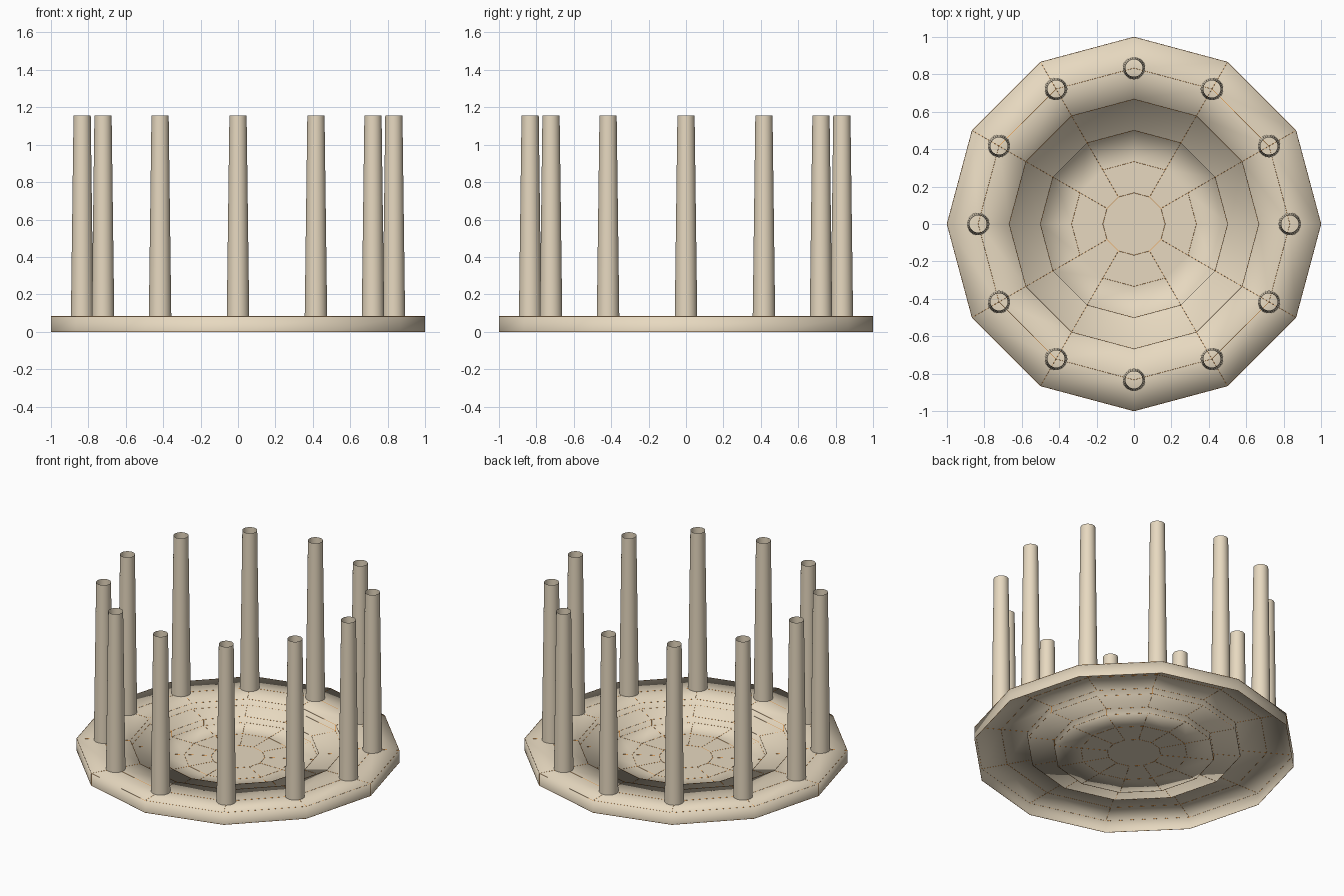
import bpy
import math

if "Cube" in bpy.data.objects:
    bpy.data.objects.remove(bpy.data.objects["Cube"])

SIDES = 12


def material(name, rgb):
    m = bpy.data.materials.new(name)
    m.diffuse_color = (*rgb, 1.0)
    m.use_nodes = True
    m.node_tree.nodes["Principled BSDF"].inputs["Base Color"].default_value = m.diffuse_color
    return m


def lathe(name, profile, segments, mat, centre=(0, 0), smooth_angle=50):
    """Revolve an open (radius, z) profile into a single-skin surface."""
    verts, faces, rings = [], [], []
    for r, z in profile:
        start = len(verts)
        n = segments if r > 0 else 1
        for i in range(n):
            a = 2 * math.pi * i / segments
            verts.append((centre[0] + r * math.cos(a), centre[1] + r * math.sin(a), z))
        rings.append([start + i % n for i in range(segments)])
    for low, high in zip(rings, rings[1:]):
        for i in range(segments):
            j = (i + 1) % segments
            quad = [low[i], low[j], high[j], high[i]]
            faces.append(list(dict.fromkeys(quad)))
    mesh = bpy.data.meshes.new(name)
    mesh.from_pydata(verts, [], faces)
    mesh.materials.append(mat)
    obj = bpy.data.objects.new(name, mesh)
    bpy.context.collection.objects.link(obj)
    bpy.ops.object.select_all(action='DESELECT')
    obj.select_set(True)
    bpy.context.view_layer.objects.active = obj
    bpy.ops.object.shade_smooth_by_angle(angle=math.radians(smooth_angle))
    return obj


stone = material("warm_stone", (0.82, 0.71, 0.54))
orange = material("orange_seam", (0.8, 0.22, 0.01))

# Twelve-sided stepped floor: rim wall, upper terrace, middle terrace, sunken floor
TOP, MID = 0.083, 0.042
profile = [
    (1, 0), (1, TOP), (5 / 6, TOP), (4 / 6, TOP),
    (4 / 6, MID), (3 / 6, MID),
    (3 / 6, 0), (2 / 6, 0), (1 / 6, 0), (0, 0),
]
lathe("stepped_base", profile, SIDES, stone, smooth_angle=120)

# Hairline orange seams along the rings, spokes and rim corners
seams = lathe("seam_lines", profile[:-1], SIDES, orange)
wire = seams.modifiers.new("wire", 'WIREFRAME')
wire.thickness = 0.002
wire.offset = 0
wire.use_boundary = True
wire.use_even_offset = False

# Ring of tapered, open-topped columns, one above each corner
for i in range(SIDES):
    a = 2 * math.pi * i / SIDES
    lathe(f"column_{i + 1}", [(0.06, TOP), (0.046, 1.155)], 32, stone,
          (5 / 6 * math.cos(a), 5 / 6 * math.sin(a)))
